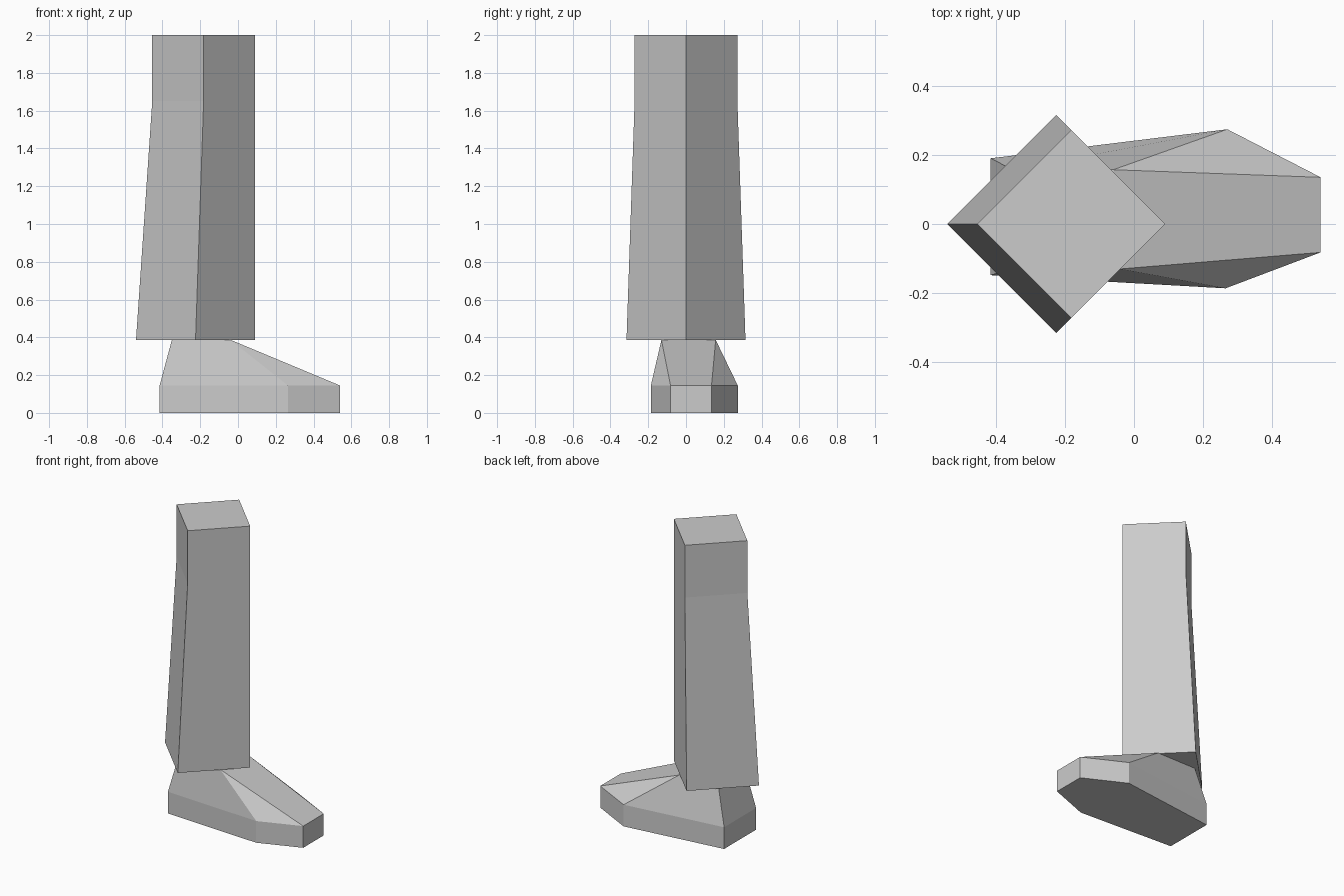
import bpy, bmesh

if "Cube" in bpy.data.objects:
    bpy.data.objects.remove(bpy.data.objects["Cube"])


def make_object(name, bm):
    bmesh.ops.recalc_face_normals(bm, faces=bm.faces)
    mesh = bpy.data.meshes.new(name)
    bm.to_mesh(mesh)
    bm.free()
    obj = bpy.data.objects.new(name, mesh)
    bpy.context.collection.objects.link(obj)
    return obj


def add_ring(bm, points, z):
    return [bm.verts.new((x, y, z)) for x, y in points]


def bridge(bm, low, high):
    n = len(low)
    for i in range(n):
        j = (i + 1) % n
        bm.faces.new((low[i], low[j], high[j], high[i]))


# Lower leg: square column turned 45 degrees, flaring towards the hem
bm = bmesh.new()
rings = []
for z, back, half in ((0.385, -0.54, 0.315), (1.65, -0.454, 0.272), (2.0, -0.454, 0.272)):
    mid = (back + 0.09) / 2
    rings.append(add_ring(bm, [(0.09, 0), (mid, half), (back, 0), (mid, -half)], z))
for low, high in zip(rings, rings[1:]):
    bridge(bm, low, high)
bm.faces.new(rings[0])
bm.faces.new(rings[-1])
make_object("lower_leg", bm)

# Foot: six-sided sole band
sole = [(-0.415, -0.148), (0.265, -0.186), (0.54, -0.082),
        (0.54, 0.135), (0.27, 0.274), (-0.415, 0.19)]
bm = bmesh.new()
bottom = add_ring(bm, sole, 0)
band = add_ring(bm, sole, 0.145)
bm.faces.new(bottom)
bridge(bm, bottom, band)

# Instep rising to the four-sided ankle
ankle = add_ring(bm, [(-0.35, -0.13), (-0.04, -0.13), (-0.06, 0.157), (-0.35, 0.157)], 0.387)
heel_r, ball_r, toe_r, toe_l, ball_l, heel_l = band
back_r, front_r, front_l, back_l = ankle
for face in ((heel_r, ball_r, front_r, back_r), (ball_r, toe_r, front_r),
             (toe_r, toe_l, front_l, front_r), (toe_l, ball_l, front_l),
             (ball_l, heel_l, back_l, front_l), (heel_l, heel_r, back_r, back_l),
             ankle):
    bm.faces.new(face)
make_object("foot", bm)
